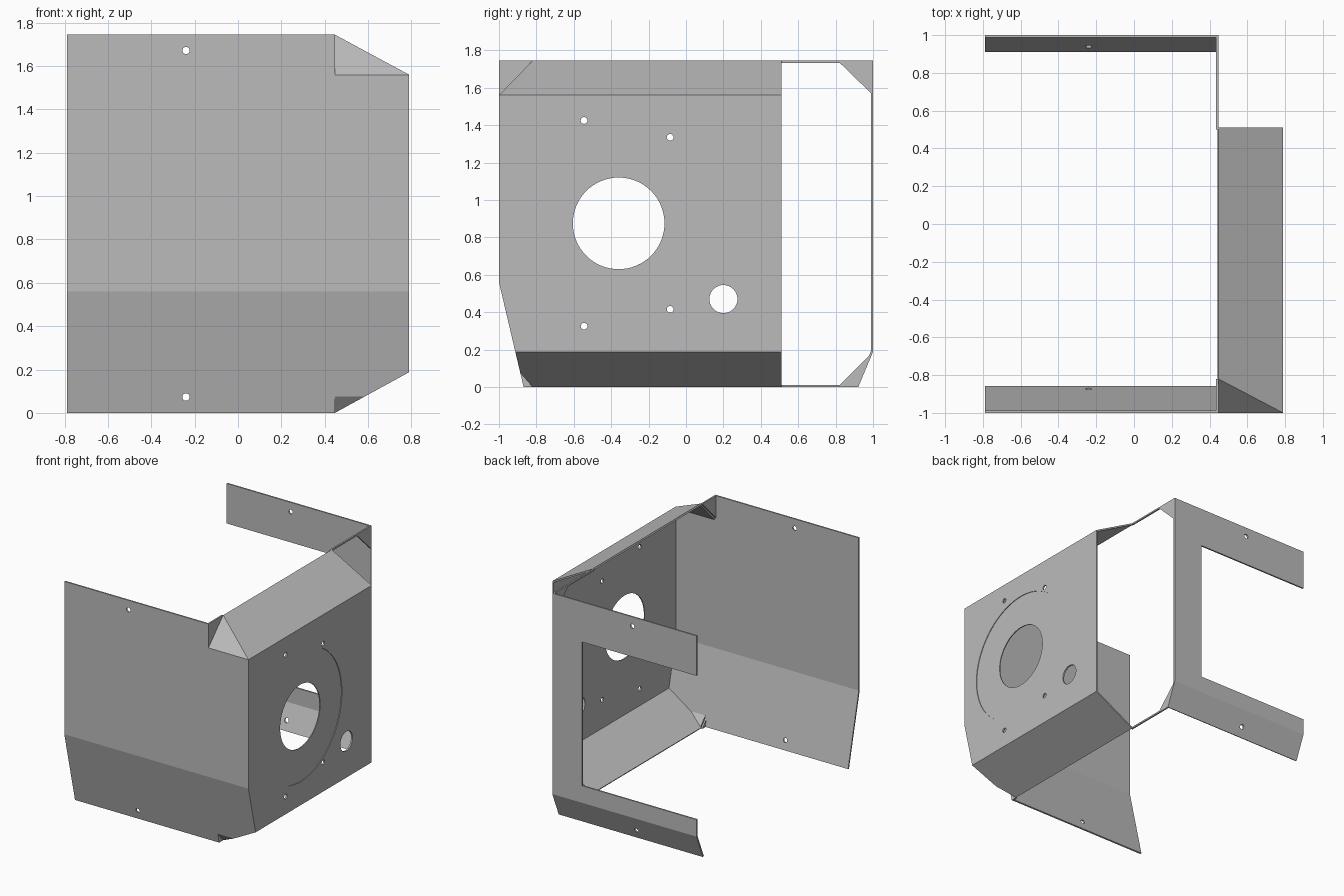
import bpy, bmesh, math
from mathutils import Vector

if "Cube" in bpy.data.objects:
    bpy.data.objects.remove(bpy.data.objects["Cube"], do_unlink=True)

T = 0.012                      # sheet thickness
W, IN = 0.79, 0.447            # outer and inner fold lines in x
TOP, SHOULDER = 1.745, 1.56    # upper edge and upper fold
BEND, FOOT, NOTCH = 0.56, 0.188, 0.075
CUT = 0.51                     # rear end of the side cover
CENTRE = Vector((0, 0, 0.9))

steel = bpy.data.materials.new("sheet grey")
steel.use_nodes = True
steel.diffuse_color = (0.5, 0.5, 0.5, 1)
steel.node_tree.nodes["Principled BSDF"].inputs["Base Color"].default_value = (0.5, 0.5, 0.5, 1)


def link(name, bm):
    mesh = bpy.data.meshes.new(name)
    bm.to_mesh(mesh)
    bm.free()
    ob = bpy.data.objects.new(name, mesh)
    bpy.context.collection.objects.link(ob)
    mesh.materials.append(steel)
    return ob


def apply(ob, mod):
    bpy.context.view_layer.objects.active = ob
    bpy.ops.object.modifier_apply(modifier=mod.name)


def sheet(name, *outlines):
    """Bent sheet: flat outlines sharing fold edges, thickened inward."""
    bm = bmesh.new()
    for outline in outlines:
        face = bm.faces.new([bm.verts.new(p) for p in outline])
        face.normal_update()
        if face.normal.dot(face.calc_center_median() - CENTRE) < 0:
            face.normal_flip()
    bmesh.ops.remove_doubles(bm, verts=bm.verts, dist=0.0005)
    ob = link(name, bm)
    mod = ob.modifiers.new("thickness", "SOLIDIFY")
    mod.thickness, mod.offset, mod.use_even_offset = T, -1, True
    apply(ob, mod)
    return ob


def drill(ob, axis, centre, radius, depth, sides=32):
    """Cut a round hole or shallow recess along an axis."""
    bm = bmesh.new()
    bmesh.ops.create_cone(bm, cap_ends=True, segments=sides, radius1=radius,
                          radius2=radius, depth=depth)
    cutter = link("cutter", bm)
    cutter.hide_render = True
    turn = Vector((0, 0, 1)).rotation_difference(Vector(axis))
    cutter.data.transform(turn.to_matrix().to_4x4())
    cutter.location = centre
    bpy.context.view_layer.update()
    mod = ob.modifiers.new("hole", "BOOLEAN")
    mod.operation, mod.object, mod.solver = "DIFFERENCE", cutter, "EXACT"
    apply(ob, mod)
    bpy.data.objects.remove(cutter, do_unlink=True)


def front_y(z):
    """Front face depth, leaning inward below the bend."""
    return -1 + 0.235 * max(0, BEND - z)


def back_y(z):
    return 1 - 0.42 * max(0, FOOT - z)


def on_front(*pts):
    return [(x, front_y(z), z) for x, z in pts]


def on_back(*pts):
    return [(x, back_y(z), z) for x, z in pts]


NX = IN + (W - IN) * NOTCH / FOOT   # outer end of the lower notch

# Front panel with leaning lower part
front = sheet(
    "front_panel",
    on_front((-W, BEND), (W, BEND), (W, SHOULDER), (IN, SHOULDER), (IN, TOP), (-W, TOP)),
    on_front((-W, BEND), (-W, 0), (IN, 0), (IN, NOTCH), (NX, NOTCH), (W, FOOT), (W, BEND)))

# C-shaped back frame with folded foot
back = sheet(
    "back_frame",
    on_back((-W, TOP), (IN, TOP), (IN, FOOT), (-W, FOOT), (-W, 0.32),
            (0.19, 0.32), (0.19, 1.435), (-W, 1.435)),
    on_back((-W, FOOT), (IN, FOOT), (IN, 0), (-W, 0)))

# Screw holes through front and back
for panel, y_at in ((front, front_y), (back, back_y)):
    for z in (1.672, 0.073):
        drill(panel, (0, 1, 0), (-0.24, y_at(z), z), 0.017, 0.15, 20)

# Side cover: upright wall with sloped upper and lower flanges
side = sheet(
    "side_cover",
    [(W, -1, SHOULDER), (W, -1, BEND), (W, front_y(FOOT), FOOT), (W, CUT, FOOT), (W, CUT, SHOULDER)],
    [(W, -1, SHOULDER), (W, CUT, SHOULDER), (IN, CUT, TOP), (IN, -0.82, TOP)],
    [(W, front_y(FOOT), FOOT), (W, CUT, FOOT), (IN, CUT, 0), (IN, -0.82, 0),
     (NX, front_y(NOTCH), NOTCH)])

# Round recess, centre opening, cable hole and fixing holes
HUB = (W, -0.36, 0.875)
drill(side, (1, 0, 0), HUB, 0.505, 0.01, 96)
drill(side, (1, 0, 0), HUB, 0.245, 0.1, 64)
drill(side, (1, 0, 0), (W, 0.2, 0.47), 0.075, 0.1, 40)
for y, dz in ((-0.545, 0.55), (-0.085, 0.46)):
    for s in (1, -1):
        drill(side, (1, 0, 0), (W, y, HUB[2] + s * dz), 0.018, 0.1, 20)

# Triangular corner flaps between front panel and flanges
for name, z, x, tip in (("upper_flap", SHOULDER, W, TOP), ("lower_flap", NOTCH, NX, 0)):
    sheet(name, [(IN, front_y(z), z), (x, front_y(z), z), (IN, -0.82, tip)])

# Upright corner gussets on the inner fold line
for name, y_at, y_tip, low in (("front", front_y, -0.82, NOTCH), ("back", back_y, 0.81, FOOT)):
    for level, fold, edge in (("upper", SHOULDER, TOP), ("lower", low, 0)):
        sheet(f"{name}_{level}_gusset",
              [(IN, y_at(fold), fold), (IN, y_at(edge), edge), (IN, y_tip, edge)])

# Narrow rails joining the side cover to the back frame
for name, z in (("upper_rail", TOP - T / 2), ("lower_rail", T / 2)):
    bm = bmesh.new()
    bmesh.ops.create_cube(bm, size=1)
    y0, y1 = CUT - 0.01, 0.83
    for v in bm.verts:
        v.co = Vector((IN - T / 2 + v.co.x * T, (y0 + y1) / 2 + v.co.y * (y1 - y0), z + v.co.z * T))
    link(name, bm)
